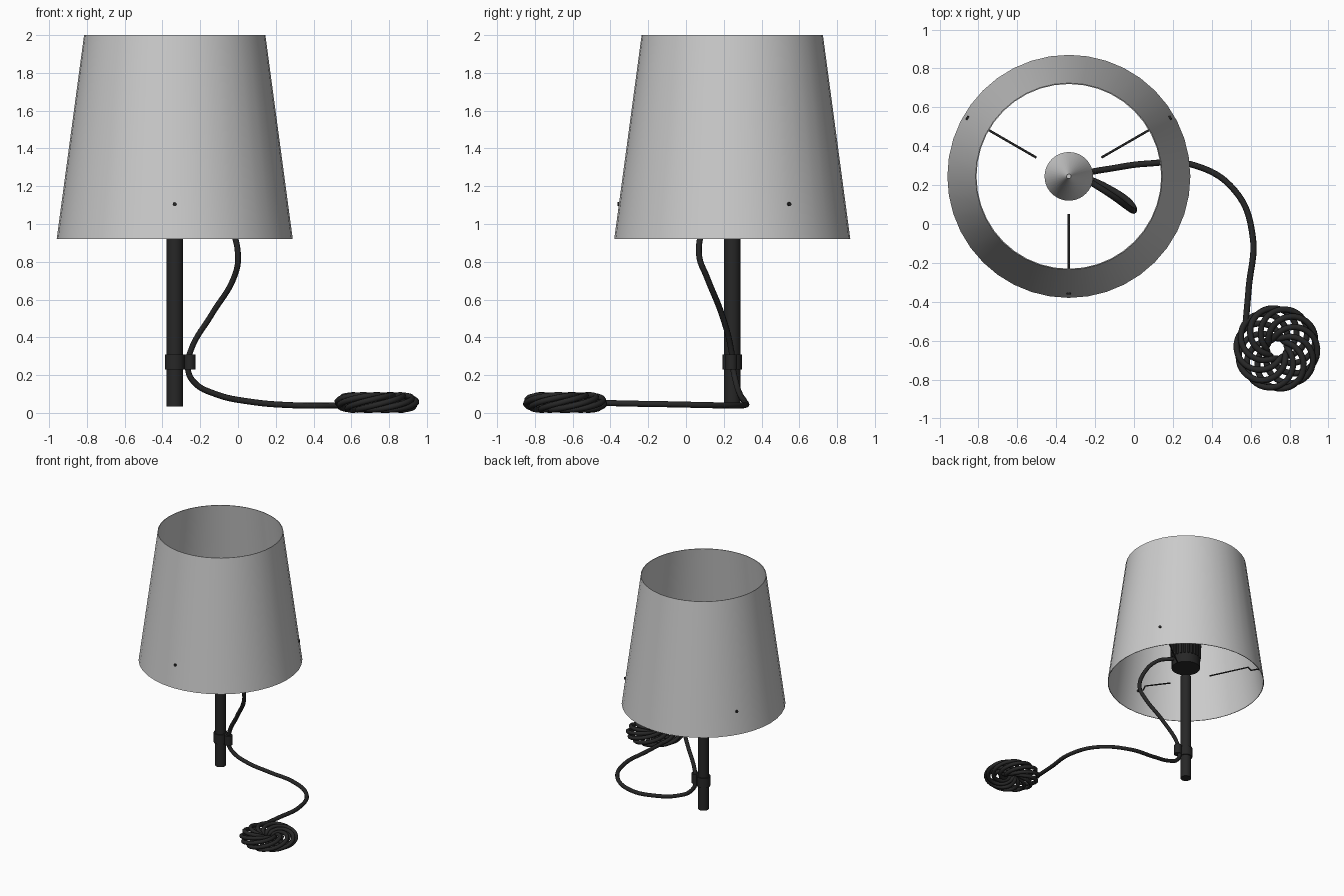
import bpy, bmesh, math
from math import sin, cos, tau, radians
from mathutils import Vector, Matrix

cube = bpy.data.objects.get("Cube")
if cube:
    bpy.data.objects.remove(cube, do_unlink=True)

CX, CY = -0.335, 0.245          # lamp axis


def material(name, rgb, rough):
    m = bpy.data.materials.new(name)
    m.use_nodes = True
    m.diffuse_color = (*rgb, 1)
    bsdf = m.node_tree.nodes["Principled BSDF"]
    bsdf.inputs["Base Color"].default_value = (*rgb, 1)
    bsdf.inputs["Roughness"].default_value = rough
    return m


GREY = material("light grey fabric", (0.6, 0.6, 0.6), 0.8)
BLACK = material("soft black", (0.02, 0.02, 0.02), 0.6)


def finish(obj, mat, angle=40):
    obj.data.materials.clear()
    obj.data.materials.append(mat)
    bpy.ops.object.select_all(action="DESELECT")
    obj.select_set(True)
    bpy.context.view_layer.objects.active = obj
    bpy.ops.object.shade_smooth_by_angle(angle=radians(angle))
    return obj


def lathe(name, profile, mat, x=CX, y=CY, sides=40, closed=False):
    """Spin an (r, z) profile round a vertical axis."""
    bm = bmesh.new()
    pts = [bm.verts.new((r, 0, z)) for r, z in profile]
    pairs = list(zip(pts, pts[1:])) + ([(pts[-1], pts[0])] if closed else [])
    edges = [bm.edges.new(p) for p in pairs]
    bmesh.ops.spin(bm, geom=pts + edges, axis=(0, 0, 1), cent=(0, 0, 0),
                   angle=tau, steps=sides, use_duplicate=False)
    bmesh.ops.remove_doubles(bm, verts=bm.verts, dist=1e-5)
    bmesh.ops.recalc_face_normals(bm, faces=bm.faces)
    me = bpy.data.meshes.new(name)
    bm.to_mesh(me)
    bm.free()
    obj = bpy.data.objects.new(name, me)
    obj.location = (x, y, 0)
    bpy.context.collection.objects.link(obj)
    return finish(obj, mat)


def solid(name, r, z0, z1, x=CX, y=CY, sides=32):
    return lathe(name, [(0, z0), (r, z0), (r, z1), (0, z1)], BLACK, x, y, sides)


def tube(name, points, radius, cyclic=False, smooth=False):
    """Round tube along a path, turned into a mesh."""
    cu = bpy.data.curves.new(name, "CURVE")
    cu.dimensions = "3D"
    cu.bevel_depth = radius
    cu.bevel_resolution = 2
    cu.use_fill_caps = not cyclic
    if smooth:
        sp = cu.splines.new("BEZIER")
        sp.bezier_points.add(len(points) - 1)
        for bp, p in zip(sp.bezier_points, points):
            bp.co = p
            bp.handle_left_type = bp.handle_right_type = "AUTO"
        sp.resolution_u = 8
    else:
        sp = cu.splines.new("POLY")
        sp.points.add(len(points) - 1)
        for sp_pt, p in zip(sp.points, points):
            sp_pt.co = (*p, 1)
    sp.use_cyclic_u = cyclic
    obj = bpy.data.objects.new(name, cu)
    bpy.context.collection.objects.link(obj)
    bpy.ops.object.select_all(action="DESELECT")
    obj.select_set(True)
    bpy.context.view_layer.objects.active = obj
    bpy.ops.object.convert(target="MESH")
    return finish(bpy.context.view_layer.objects.active, BLACK, 60)


# Tapered shade, thin and open at both ends
lathe("shade", [(0.625, 0.92), (0.48, 2.0), (0.475, 2.0), (0.62, 0.92)],
      GREY, closed=True)

# Pole with cable clip
solid("pole", 0.043, 0.035, 0.97)
solid("clip_collar", 0.052, 0.23, 0.31)
solid("clip_cable_ring", 0.03, 0.23, 0.31, x=-0.255, y=CY - 0.005, sides=20)

# Lamp holder with ribbed grip, and conical bulb
solid("socket", 0.113, 1.05, 1.25)
for i in range(24):
    a = tau * i / 24
    x, y = CX + 0.113 * cos(a), CY + 0.113 * sin(a)
    tube("socket_rib", [(x, y, 1.13), (x, y, 1.25)], 0.008)
lathe("bulb", [(0, 1.25), (0.125, 1.25), (0.012, 1.53), (0.012, 1.545), (0, 1.545)], GREY)

# Three bent wire arms with screws through the shade
for deg in (30, 150, 270):
    d = Vector((cos(radians(deg)), sin(radians(deg)), 0))
    base = Vector((CX, CY, 0))
    arm = [(0.195, 1.0), (0.505, 1.11), (0.53, 1.085), (0.6, 1.105)]
    tube("shade_arm", [base + d * r + Vector((0, 0, z)) for r, z in arm], 0.006)
    tube("shade_screw", [base + d * r + Vector((0, 0, 1.105)) for r in (0.585, 0.608)], 0.011)

# Cable from the socket, through the clip and along the floor
tube("cable", [
    (-0.23, 0.22, 1.11), (-0.12, 0.15, 1.08), (-0.03, 0.085, 0.96),
    (0.0, 0.07, 0.83), (-0.02, 0.11, 0.72), (-0.14, 0.19, 0.52),
    (-0.25, 0.24, 0.33), (-0.265, 0.25, 0.23), (-0.23, 0.265, 0.16),
    (-0.12, 0.285, 0.1), (0.06, 0.31, 0.06), (0.3, 0.305, 0.04),
    (0.52, 0.17, 0.04), (0.61, -0.06, 0.045), (0.59, -0.33, 0.05),
    (0.575, -0.5, 0.055)], 0.016, smooth=True)

# Coiled spare cable wound as a flattened ring
wraps, turns, steps = 10, 7, 420
coil = []
for i in range(steps):
    t = tau * i / steps
    r = 0.13 + 0.079 * cos(wraps * t)
    a = radians(138) + turns * t
    coil.append((0.735 + r * cos(a), -0.64 + r * sin(a),
                 0.055 + 0.039 * sin(wraps * t)))
tube("cable_coil", coil, 0.016, cyclic=True)
